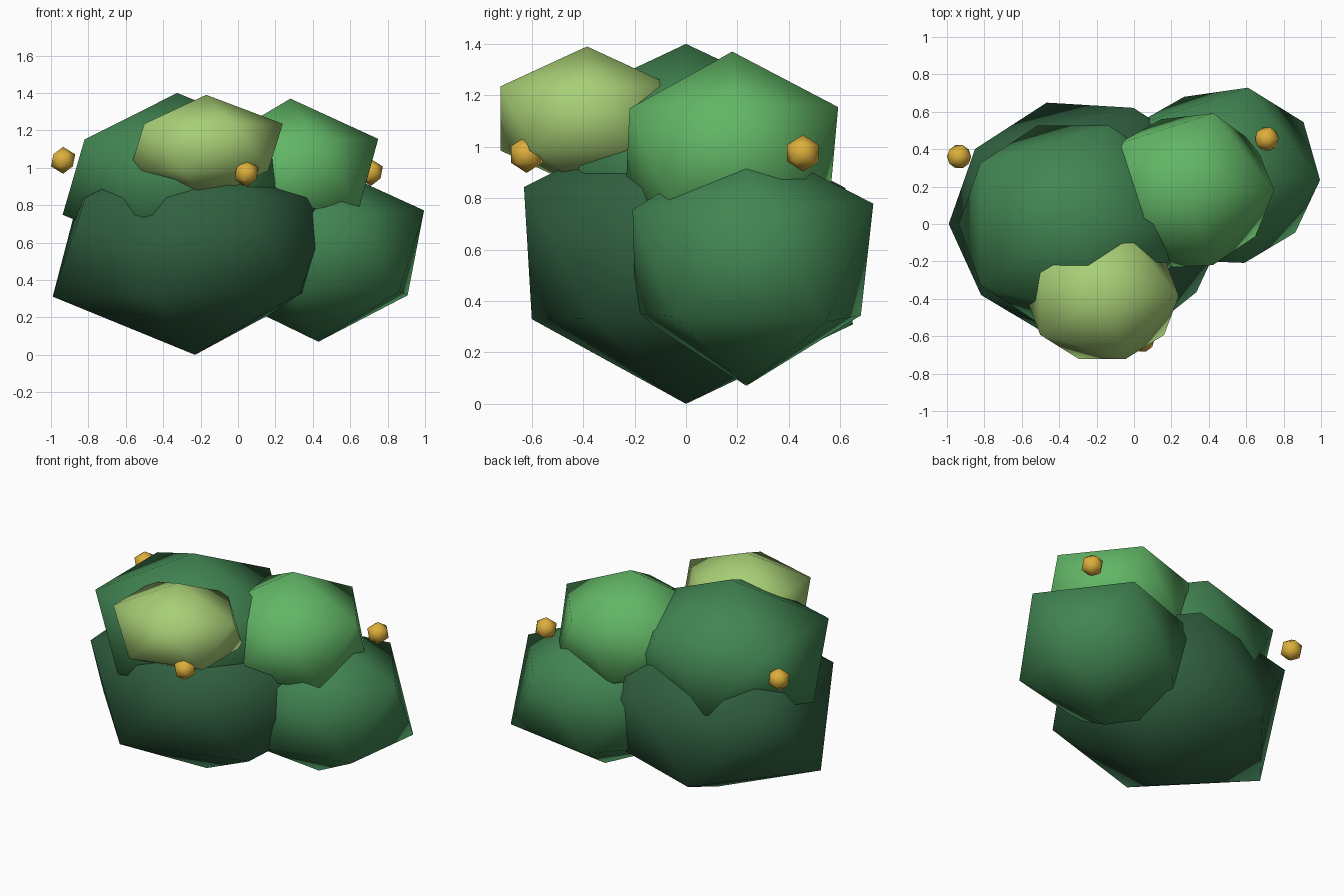
import bpy
import bmesh
from mathutils import Vector

if "Cube" in bpy.data.objects:
    bpy.data.objects.remove(bpy.data.objects["Cube"])


def make_material(name, rgb):
    m = bpy.data.materials.new(name)
    m.diffuse_color = (*rgb, 1.0)
    m.use_nodes = True
    m.node_tree.nodes["Principled BSDF"].inputs["Base Color"].default_value = m.diffuse_color
    return m


DARK = make_material("dark_green", (0.030, 0.118, 0.052))
MID = make_material("mid_green", (0.054, 0.235, 0.085))
BRIGHT = make_material("bright_green", (0.122, 0.470, 0.133))
LIME = make_material("lime_green", (0.390, 0.620, 0.180))
GOLD = make_material("gold", (0.720, 0.430, 0.045))


def blob(name, center, size, mat, stretch=None):
    """Smooth twelve-point ball; stretch pushes each point in or out
    (bottom, five lower, five upper, top)."""
    bm = bmesh.new()
    bmesh.ops.create_icosphere(bm, subdivisions=1, radius=1.0)
    for i, v in enumerate(bm.verts):
        k = stretch[i] if stretch else 1.0
        v.co = Vector([v.co[a] * size[a] * k + center[a] for a in range(3)])
    for f in bm.faces:
        f.smooth = True
    mesh = bpy.data.meshes.new(name)
    bm.to_mesh(mesh)
    bm.free()
    mesh.materials.append(mat)
    obj = bpy.data.objects.new(name, mesh)
    bpy.context.collection.objects.link(obj)
    return obj


# Lower foliage
blob("main_foliage", (-0.23, 0, 0.58), (0.82, 0.73, 0.58), DARK,
     (1, .95, .966, 1.037, 1.045, 1, 1.015, .99, 1.045, 1, 1, 1))
blob("right_foliage", (0.43, 0.235, 0.55), (0.61, 0.545, 0.48), MID,
     (1, .98, .93, 1, .96, 1.08, .955, 1, 1, 1.065, 1.035, 1))

# Upper foliage
blob("back_left_foliage", (-0.325, 0, 0.95), (0.685, 0.62, 0.45), MID)
blob("top_right_foliage", (0.28, 0.18, 0.97), (0.51, 0.47, 0.40), BRIGHT,
     (1, 1, 1.04, 1, .95, 1, 1, 1, 1, 1.03, 1.03, 1))
blob("front_foliage", (-0.17, -0.385, 1.11), (0.458, 0.395, 0.28), LIME)

# Berries
for i, pos in enumerate([(-0.935, 0.36, 1.04), (0.71, 0.455, 0.975),
                         (0.045, -0.62, 0.97)]):
    blob(f"berry_{i + 1}", pos, (0.072, 0.072, 0.072), GOLD)
